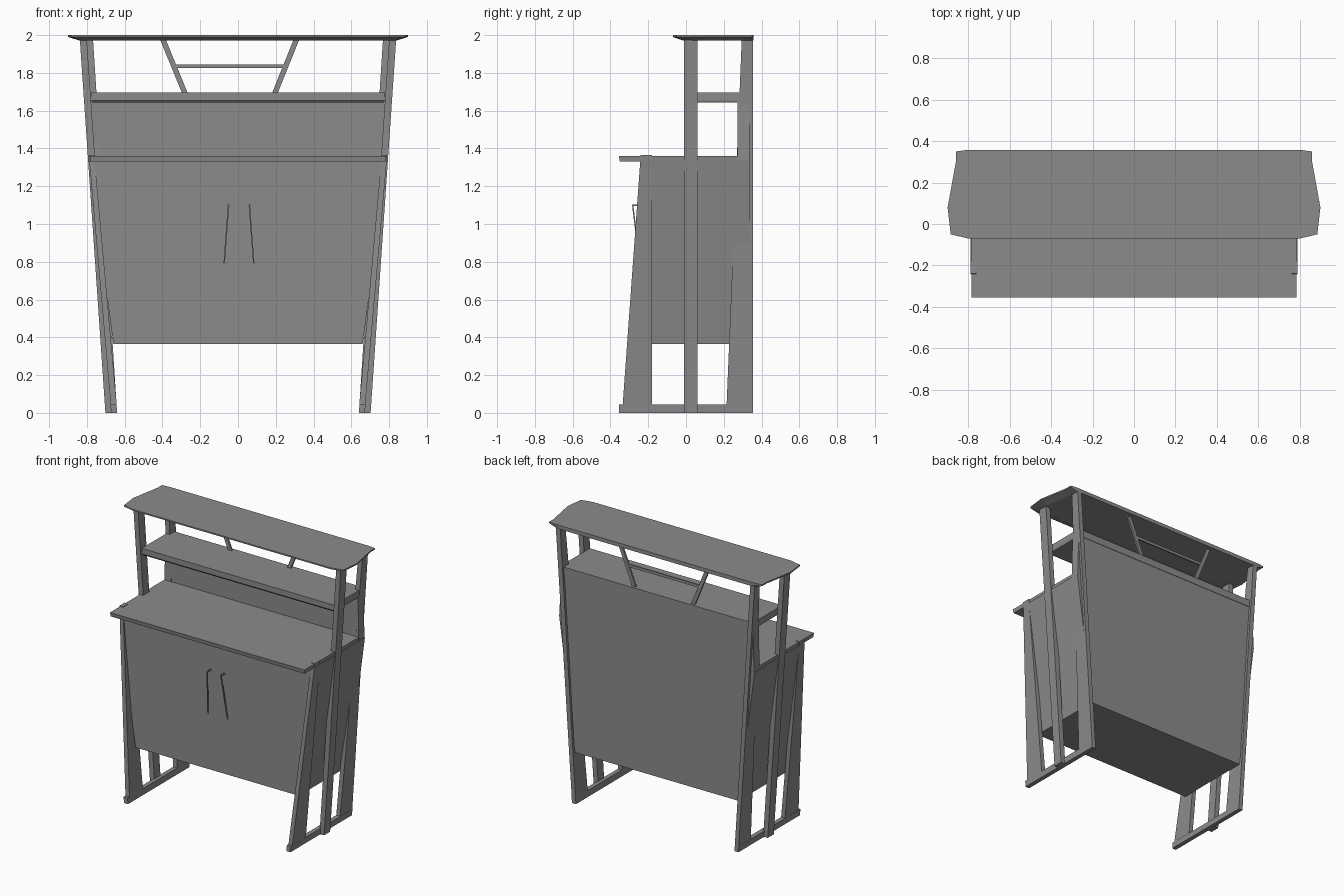
import bpy
import bmesh
from mathutils import Vector

cube = bpy.data.objects.get("Cube")
if cube:
    bpy.data.objects.remove(cube, do_unlink=True)

gray = bpy.data.materials.new("plain_gray")
gray.use_nodes = True
gray.diffuse_color = (0.26, 0.26, 0.26, 1)
gray.node_tree.nodes["Principled BSDF"].inputs["Base Color"].default_value = gray.diffuse_color


def loft(name, start, end):
    """Solid between two matching loops of points."""
    n = len(start)
    faces = [list(range(n))[::-1], list(range(n, 2 * n))]
    faces += [[i, (i + 1) % n, n + (i + 1) % n, n + i] for i in range(n)]
    mesh = bpy.data.meshes.new(name)
    mesh.from_pydata(list(start) + list(end), [], faces)
    mesh.materials.append(gray)
    obj = bpy.data.objects.new(name, mesh)
    bpy.context.collection.objects.link(obj)
    bm = bmesh.new()
    bm.from_mesh(mesh)
    bmesh.ops.recalc_face_normals(bm, faces=bm.faces)
    bm.to_mesh(mesh)
    bm.free()
    return obj


def tapered_box(name, z0, z1, half0, half1, y0, y1):
    """Box whose half width and (front, back) depth change from z0 to z1."""
    def ring(z, h, y):
        return [(-h, y[0], z), (h, y[0], z), (h, y[1], z), (-h, y[1], z)]
    return loft(name, ring(z0, half0, y0), ring(z1, half1, y1))


def rod(name, a, b, width, depth):
    """Rectangular bar from a to b, depth along y."""
    a, b = Vector(a), Vector(b)
    u = (b - a).cross(Vector((0, 1, 0))).normalized() * width / 2
    v = Vector((0, depth / 2, 0))
    offsets = (u + v, v - u, -u - v, u - v)
    return loft(name, [a + o for o in offsets], [b + o for o in offsets])


def frame_part(name, profile, inner, outer):
    """Leaning side piece from a (y, z) profile on both sides.
    inner and outer are (x at the floor, lean)."""
    for side, s in (("left", 1), ("right", -1)):
        loops = [[(s * (x + lean * z), y, z) for y, z in profile]
                 for x, lean in (inner, outer)]
        loft(side + "_" + name, *loops)


# Thin leaning side plates with a proud middle post
frame_part("foot_bar", [(-0.355, 0), (0.355, 0), (0.355, 0.045), (-0.355, 0.045)],
           (0.64, 0.065), (0.672, 0.068))
frame_part("front_leg", [(-0.335, 0.045), (-0.18, 0.045), (-0.18, 1.364), (-0.24, 1.364)],
           (0.638, 0.09), (0.67, 0.088))
frame_part("middle_post", [(-0.01, 0), (0.06, 0), (0.06, 1.975), (-0.01, 1.975)],
           (0.665, 0.0685), (0.702, 0.0685))
frame_part("back_leg", [(0.215, 0.045), (0.355, 0.045), (0.355, 1.975), (0.295, 1.975)],
           (0.64, 0.0645), (0.671, 0.0665))

# Upright cabinet body, flaring sideways, and the hutch back above it
tapered_box("cabinet_body", 0.365, 1.335, 0.66, 0.789, (-0.24, 0.337), (-0.24, 0.337))
tapered_box("hutch_back", 1.335, 1.69, 0.785, 0.777, (0.272, 0.337), (0.272, 0.337))

# Worktop with slim lower edge, and the shelf with a recessed lower lip
tapered_box("worktop", 1.33, 1.36, 0.782, 0.785, (-0.35, 0.28), (-0.355, 0.28))
tapered_box("shelf", 1.655, 1.695, 0.777, 0.777, (0.0, 0.34), (0.0, 0.34))
tapered_box("shelf_lip", 1.642, 1.655, 0.772, 0.777, (0.012, 0.34), (0.0, 0.34))

# Roof board with an angled outline and undercut edges
half = [(0.80, -0.07), (0.885, -0.05), (0.90, 0.08), (0.86, 0.30), (0.86, 0.35), (0.81, 0.357)]
outline = half + [(-x, y) for x, y in reversed(half)]
under = [(x * 0.935, max(y, -0.015)) for x, y in outline]
loft("roof_edge", [(x, y, 1.972) for x, y in under], [(x, y, 1.99) for x, y in outline])
loft("roof_top", [(x, y, 1.99) for x, y in outline], [(x, y, 2.0) for x, y in outline])

# Slanted braces and crossbar under the roof
rod("right_brace", (-0.278, 0.315, 1.685), (-0.398, 0.315, 1.978), 0.028, 0.014)
rod("left_brace", (0.192, 0.315, 1.685), (0.31, 0.315, 1.978), 0.028, 0.014)
rod("brace_crossbar", (-0.335, 0.315, 1.835), (0.25, 0.315, 1.835), 0.02, 0.01)

# Slanted door handles running down into the front
for side, s in (("left", 1), ("right", -1)):
    top = Vector((0.005 + s * 0.055, -0.282, 1.1))
    rod(side + "_handle", top, (0.005 + s * 0.08, -0.242, 0.77), 0.007, 0.007)
    mount = tapered_box(side + "_handle_mount", 1.094, 1.102, 0.005, 0.005,
                        (-0.285, -0.235), (-0.285, -0.235))
    mount.location.x = top.x
